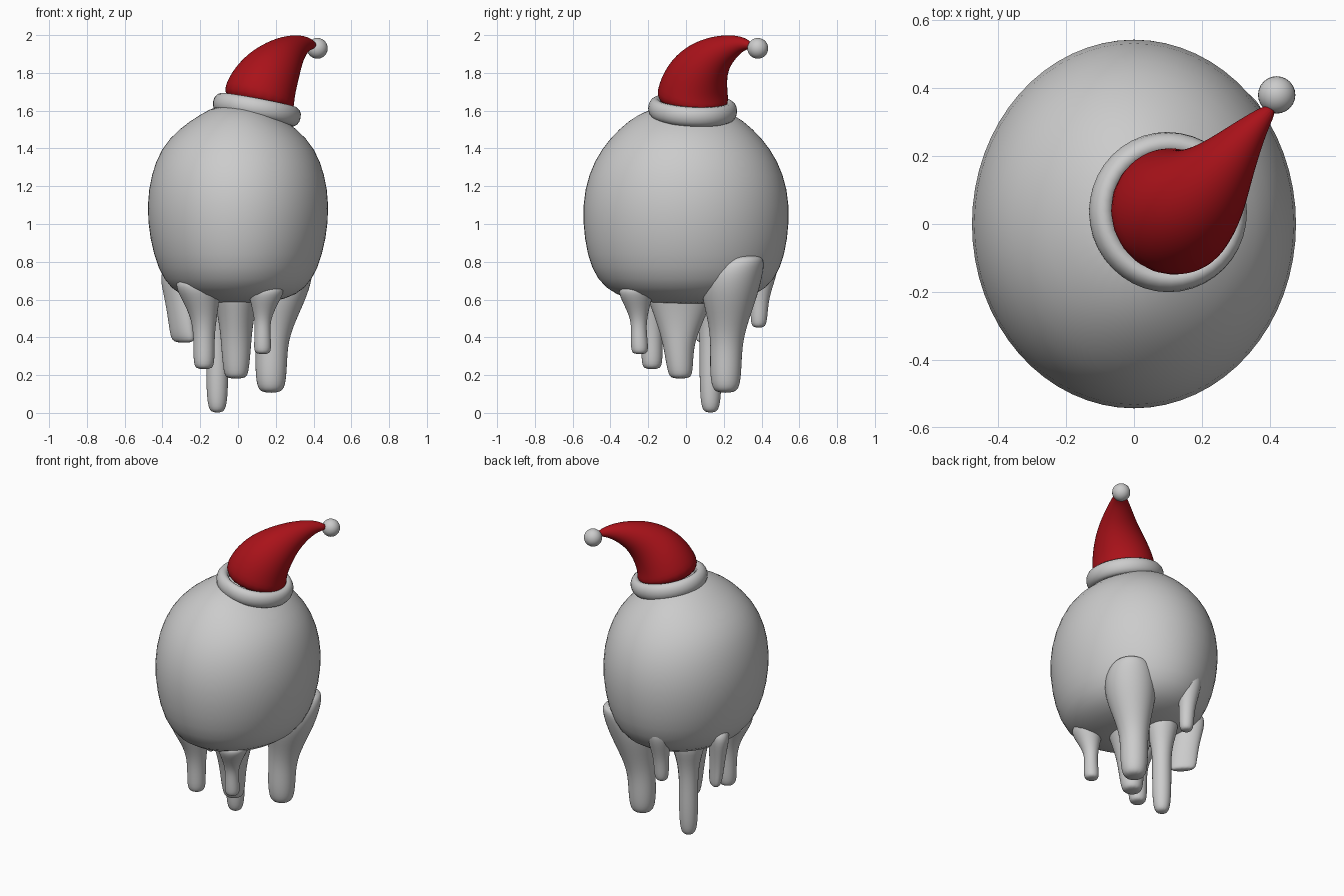
import bpy, bmesh, math
from mathutils import Vector, Matrix


def loft(name, rings, sides=12, follow=False, angle=0.0, levels=2):
    """Skin elliptical rings (x, y, z, rx, ry); optionally square to the path."""
    bm = bmesh.new()
    centres = [Vector(r[:3]) for r in rings]
    rows = []
    for i, r in enumerate(rings):
        rot = Matrix.Rotation(angle, 3, 'Z')
        if follow:
            t = centres[min(i + 1, len(rings) - 1)] - centres[max(i - 1, 0)]
            rot = Vector((0, 0, 1)).rotation_difference(t.normalized()).to_matrix()
        row = []
        for k in range(sides):
            a = 2 * math.pi * k / sides
            row.append(bm.verts.new(centres[i] + rot @ Vector((r[3] * math.cos(a), r[-1] * math.sin(a), 0))))
        rows.append(row)
    for lo, hi in zip(rows, rows[1:]):
        for k in range(sides):
            j = (k + 1) % sides
            bm.faces.new((lo[k], lo[j], hi[j], hi[k]))
    bm.faces.new(rows[0])
    bm.faces.new(rows[-1])
    bmesh.ops.recalc_face_normals(bm, faces=bm.faces)
    for f in bm.faces:
        f.smooth = True
    mesh = bpy.data.meshes.new(name)
    bm.to_mesh(mesh)
    bm.free()
    ob = bpy.data.objects.new(name, mesh)
    bpy.context.collection.objects.link(ob)
    sub = ob.modifiers.new("Subdivision", 'SUBSURF')
    sub.levels = sub.render_levels = levels
    return ob


# egg-shaped body
body = [(.10, .12, 1.635), (.20, .26, 1.58), (.315, .355, 1.505), (.41, .45, 1.40),
        (.462, .52, 1.265), (.487, .553, 1.10), (.470, .542, .92), (.425, .505, .76),
        (.36, .43, .655), (.255, .31, .60), (.10, .12, .575)]
loft("body", [(0, 0, z, rx, ry) for rx, ry, z in body], sides=32, levels=1)

# hanging drips, each flaring where it meets the body
loft("drip_centre", [(-.01, -.03, .18, .05), (-.01, -.03, .21, .07), (-.01, -.04, .35, .082),
                     (-.01, -.035, .45, .09, .115), (-.01, -.03, .58, .115, .17),
                     (-.01, -.03, .66, .14, .2)])
loft("drip_front_left", [(-.18, -.18, .23, .04), (-.18, -.18, .26, .06), (-.18, -.18, .40, .057),
                         (-.18, -.185, .50, .07), (-.195, -.195, .59, .10),
                         (-.215, -.205, .67, .125), (-.22, -.20, .72, .10)])
loft("drip_front_right", [(.13, -.245, .31, .035), (.13, -.245, .335, .05), (.13, -.25, .43, .042),
                          (.13, -.25, .50, .045), (.14, -.26, .58, .075),
                          (.15, -.265, .64, .10), (.15, -.25, .68, .09)])
loft("drip_back_right", [(.175, .21, .105, .05), (.175, .21, .14, .08), (.175, .21, .25, .088),
                         (.18, .215, .38, .088), (.20, .225, .50, .115), (.22, .23, .63, .158),
                         (.24, .25, .74, .165), (.265, .29, .81, .13), (.28, .31, .835, .08)])
loft("drip_back_long", [(-.11, .13, 0, .03), (-.11, .13, .035, .055), (-.11, .13, .20, .062),
                        (-.11, .13, .40, .058), (-.11, .13, .52, .08), (-.11, .13, .68, .13)])
loft("drip_back_small", [(-.09, .385, .45, .03), (-.09, .385, .48, .047), (-.09, .39, .60, .048),
                         (-.09, .405, .70, .068), (-.09, .415, .78, .08), (-.09, .42, .83, .055)])
loft("drip_left", [(-.285, .11, .37, .07, .025), (-.295, .11, .40, .085, .04),
                   (-.305, .11, .50, .085, .045), (-.32, .12, .62, .09, .055),
                   (-.335, .13, .73, .10, .07), (-.31, .12, .78, .08, .06)],
     angle=math.radians(135))

# drooping hat, bent towards the back right
hat = loft("hat", [(.10, .032, 1.61, .20), (.12, .037, 1.71, .19), (.165, .065, 1.79, .168),
                   (.218, .112, 1.858, .133), (.268, .175, 1.91, .095), (.325, .25, 1.945, .06),
                   (.37, .305, 1.955, .035), (.41, .345, 1.945, .015)], sides=20, follow=True)
red = bpy.data.materials.new("red_cloth")
red.diffuse_color = (.4, .006, .01, 1)
hat.data.materials.append(red)

# tilted hat brim
tilt = Vector((0, 0, 1)).rotation_difference(Vector((.19, .05, 1)).normalized())
bpy.ops.mesh.primitive_torus_add(major_radius=.199, minor_radius=.037, major_segments=40,
                                 minor_segments=14, location=(.10, .035, 1.605),
                                 rotation=tilt.to_euler())
brim = bpy.context.object
brim.name = "hat_brim"
brim.scale.z = 1.4
bpy.ops.object.shade_smooth()

# bobble at the tip
bpy.ops.mesh.primitive_uv_sphere_add(segments=24, ring_count=14, radius=.055, location=(.42, .38, 1.93))
bpy.context.object.name = "hat_bobble"
bpy.ops.object.shade_smooth()
